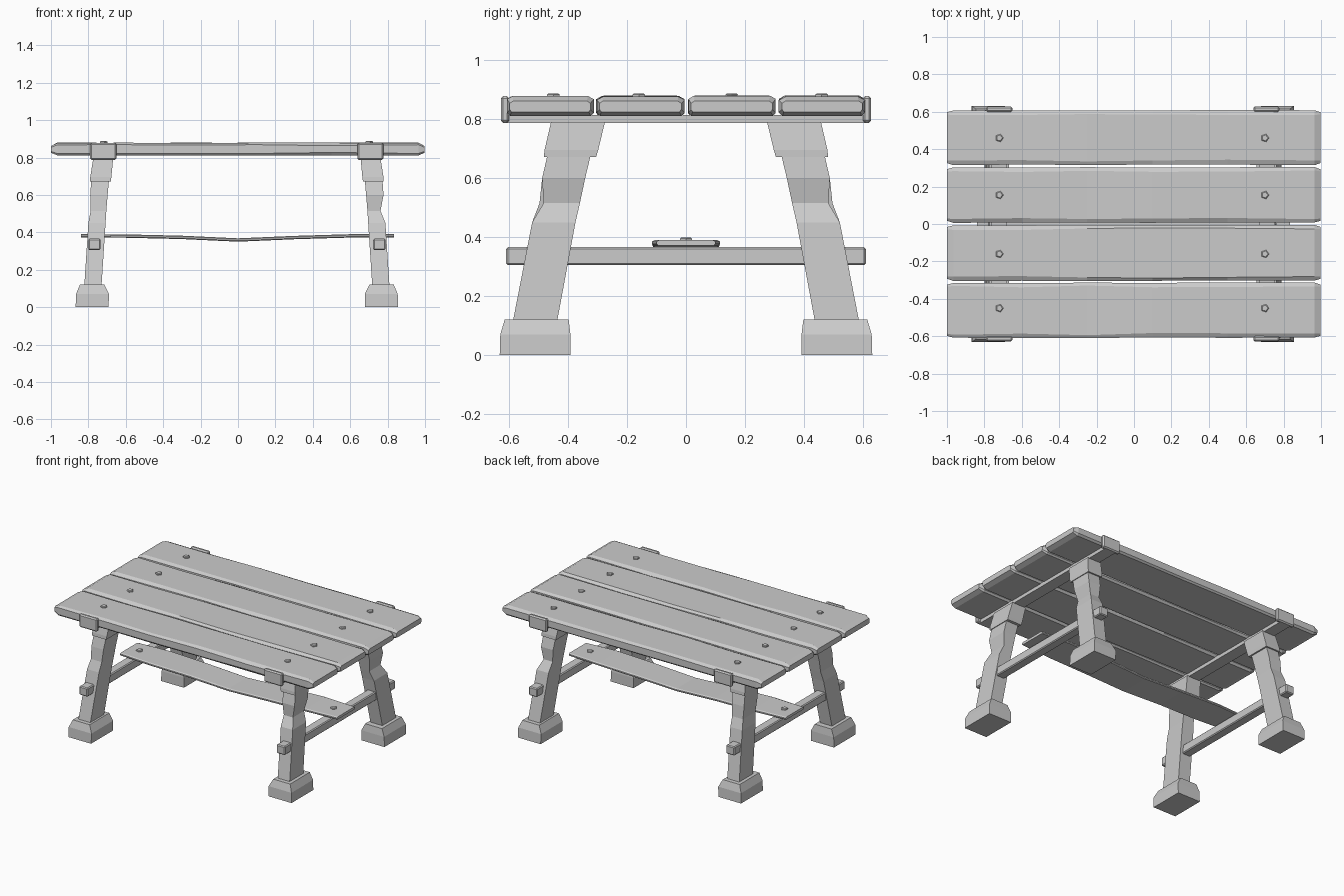
import bpy, bmesh, random
from mathutils import Vector

random.seed(4)
if "Cube" in bpy.data.objects:
    bpy.data.objects.remove(bpy.data.objects["Cube"], do_unlink=True)

grey = bpy.data.materials.new("weathered_grey")
grey.use_nodes = True
colour = (0.6, 0.6, 0.6, 1)
grey.diffuse_color = colour
grey.node_tree.nodes["Principled BSDF"].inputs["Base Color"].default_value = colour


def loft(name, rings):
    """Skin a list of equal-sized point rings and cap both ends."""
    bm = bmesh.new()
    loops = [[bm.verts.new(p) for p in ring] for ring in rings]
    n = len(loops[0])
    for a, b in zip(loops, loops[1:]):
        for i in range(n):
            bm.faces.new((a[i], a[(i + 1) % n], b[(i + 1) % n], b[i]))
    bm.faces.new(loops[0])
    bm.faces.new(loops[-1])
    bmesh.ops.recalc_face_normals(bm, faces=bm.faces)
    mesh = bpy.data.meshes.new(name)
    bm.to_mesh(mesh)
    bm.free()
    mesh.materials.append(grey)
    ob = bpy.data.objects.new(name, mesh)
    bpy.context.collection.objects.link(ob)
    return ob


def level(z, x0, x1, y0, y1):
    """Horizontal rectangle used for upright parts."""
    return [(x0, y0, z), (x1, y0, z), (x1, y1, z), (x0, y1, z)]


def box(name, x0, x1, y0, y1, z0, z1, bevel=0.0):
    ob = loft(name, [level(z0, x0, x1, y0, y1), level(z1, x0, x1, y0, y1)])
    if bevel:
        mod = ob.modifiers.new("worn_edges", "BEVEL")
        mod.width, mod.segments = bevel, 1
    return ob


def section(x, y0, y1, z0, z1, cy, cz):
    """Plank cross-section with chamfered corners."""
    return [(x, y0 + cy * .5, z0), (x, y1 - cy * .5, z0), (x, y1, z0 + cz), (x, y1, z1 - cz),
            (x, y1 - cy, z1), (x, y0 + cy, z1), (x, y0, z1 - cz), (x, y0, z0 + cz)]


def wobble(a):
    return random.uniform(-a, a)


def nail(name, x, y, z):
    r = 0.022
    shape = [Vector((1, 0, 0)), Vector((.3, .95, 0)), Vector((-.8, .6, 0)),
             Vector((-.8, -.6, 0)), Vector((.3, -.95, 0))]
    loft(name, [[Vector((x, y, z + dz)) + p * r * s for p in shape]
                for dz, s in ((-.01, 1), (.006, 1), (.01, .75))])


# Table top planks, worn along their edges
for i, (y0, y1) in enumerate([(-.61, -.312), (-.305, -.004), (.005, .305), (.314, .61)]):
    rings = [section(-1, y0 + .012, y1 - .012, .825, .862, .012, .008)]
    for x in (-.965, -.6, -.25, .1, .5, .965):
        rings.append(section(x, y0 + abs(wobble(.004)), y1 - abs(wobble(.004)),
                             .811, .878 + wobble(.002), .02 + wobble(.006), .013 + wobble(.004)))
    rings.append(section(.997, y0 + .012, y1 - .012, .825, .862, .012, .008))
    loft(f"top_plank_{i + 1}", rings)
    for x in (-.72, .70):
        nail(f"top_nail_{i + 1}", x, (-.45, -.16, .155, .46)[i], .878)

# Sagging shelf plank between the leg pairs
sag = [(-.84, .372, .10), (-.6, .371, .115), (-.3, .364, .11), (0, .35, .108),
       (.3, .363, .112), (.6, .372, .115), (.835, .372, .10)]
loft("shelf_plank", [section(x, -w, w, z, z + .018, .01, .005) for x, z, w in sag])
for x in (-.76, .74):
    nail("shelf_nail", x, 0, .389)

# Two leg frames
for side, s, dx in (("right", -1, 0), ("left", 1, -.012)):
    def span(a, b):
        return sorted((s * a + (dx if s > 0 else 0), s * b + (dx if s > 0 else 0)))

    bx = span(.68, .765)
    box(f"{side}_top_beam", *bx, -.615, .615, .787, .815)
    sx = span(.735, .80)
    box(f"{side}_stretcher", *sx, -.61, .61, .305, .366, .006)

    for end, e in (("front", -1), ("back", 1)):
        def ring(z, xa, xb, ya, yb):
            return level(z, *span(xa, xb), *sorted((e * ya, e * yb)))

        label = f"{side}_{end}"
        # Beam end cap
        lx = span(.65, .79)
        box(f"{label}_beam_cap", *lx, *sorted((e * .60, e * .628)), .787, .878, .008)
        # Leaning leg, notched on the outer face
        notch = .022 if s > 0 else .008
        loft(f"{label}_leg", [
            ring(.11, .73, .822, .438, .588),
            ring(.45, .708, .80, .375, .522),
            ring(.515, .704, .796 - notch, .36, .505 - notch),
            ring(.60, .697, .79, .342, .488),
            ring(.70, .688, .783, .318, .465)])
        # Collar under the beam
        loft(f"{label}_collar", [
            ring(.672, .68, .79, .305, .482),
            ring(.695, .677, .79, .298, .48),
            ring(.79, .668, .775, .275, .458)])
        # Block foot with sloping shoulders
        loft(f"{label}_foot", [
            ring(0, .692, .868, .392, .632),
            ring(.07, .69, .866, .392, .63),
            ring(.12, .715, .845, .398, .615)])
